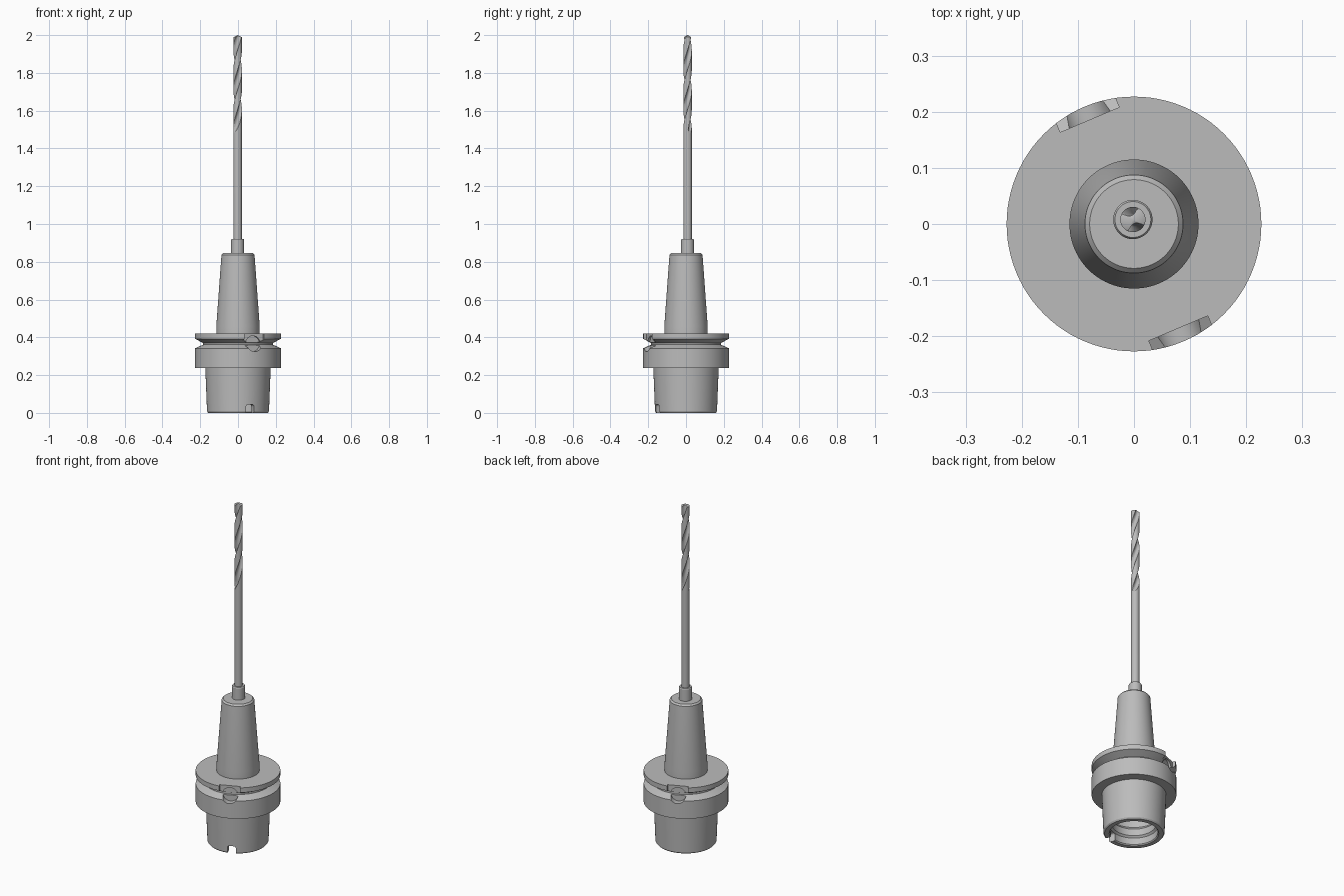
import bpy, bmesh, math
from mathutils import Matrix

if "Cube" in bpy.data.objects:
    bpy.data.objects.remove(bpy.data.objects["Cube"])

steel = bpy.data.materials.new("steel grey")
steel.diffuse_color = (0.5, 0.5, 0.5, 1)
steel.use_nodes = True
steel.node_tree.nodes["Principled BSDF"].inputs["Base Color"].default_value = steel.diffuse_color
KEY_ANGLE = math.radians(-67)      # direction of the notches, repeated opposite
TOOL = (-0.002, 0.008)             # axis of the tool in the chuck


def make(name, bm):
    bmesh.ops.recalc_face_normals(bm, faces=bm.faces)
    me = bpy.data.meshes.new(name)
    bm.to_mesh(me)
    bm.free()
    me.materials.append(steel)
    ob = bpy.data.objects.new(name, me)
    bpy.context.collection.objects.link(ob)
    return ob


def activate(ob):
    bpy.ops.object.select_all(action='DESELECT')
    ob.select_set(True)
    bpy.context.view_layer.objects.active = ob


def smooth(ob):
    activate(ob)
    bpy.ops.object.shade_smooth_by_angle(angle=math.radians(25))


def skin(bm, rings):
    """Bridge successive rings of vertices."""
    n = len(rings[0])
    for a, b in zip(rings, rings[1:]):
        for i in range(n):
            j = (i + 1) % n
            bm.faces.new((a[i], a[j], b[j], b[i]))


def lathe(name, profile, segs=96, centre=(0, 0)):
    """Turn an (r, z) profile about z and cap both ends."""
    bm = bmesh.new()
    rings = []
    for r, z in profile:
        rings.append([bm.verts.new((centre[0] + r * math.cos(2 * math.pi * i / segs),
                                    centre[1] + r * math.sin(2 * math.pi * i / segs), z))
                      for i in range(segs)])
    skin(bm, rings)
    bm.faces.new(rings[0])
    bm.faces.new(rings[-1])
    return make(name, bm)


def cut(target, name, bm, angle):
    """Subtract a cutter modelled along +x, turned to the given angle."""
    bm.transform(Matrix.Rotation(angle, 4, 'Z'))
    cutter = make(name, bm)
    cutter.hide_render = True
    mod = target.modifiers.new(name, 'BOOLEAN')
    mod.operation = 'DIFFERENCE'
    mod.solver = 'EXACT'
    mod.object = cutter
    activate(target)
    bpy.ops.object.modifier_apply(modifier=mod.name)
    bpy.data.objects.remove(cutter)


def box(x0, x1, half_w, z0, z1):
    bm = bmesh.new()
    bmesh.ops.create_cube(bm, size=1, matrix=Matrix.Translation(((x0 + x1) / 2, 0, (z0 + z1) / 2))
                          @ Matrix.Diagonal((x1 - x0, 2 * half_w, z1 - z0, 1)))
    return bm


def radial_cylinder(x0, x1, r, z):
    bm = bmesh.new()
    bmesh.ops.create_cone(bm, cap_ends=True, segments=48, radius1=r, radius2=r, depth=x1 - x0,
                          matrix=Matrix.Translation(((x0 + x1) / 2, 0, z))
                          @ Matrix.Rotation(math.pi / 2, 4, 'Y'))
    return bm


# Holder: hollow taper, grooved flange and nose, from the bore ceiling round to the top
holder = lathe("tool_holder", [
    (0.07, 0.22), (0.09, 0.20), (0.135, 0.17), (0.135, 0.115), (0.118, 0.095), (0.118, 0.055),
    (0.128, 0.045), (0.128, 0.006), (0.133, 0),
    (0.158, 0), (0.164, 0.008), (0.173, 0.237),
    (0.227, 0.237), (0.227, 0.342), (0.185, 0.361), (0.185, 0.370), (0.227, 0.392), (0.227, 0.42),
    (0.115, 0.42), (0.115, 0.457), (0.0875, 0.837), (0.079, 0.846)])

# Notches in the flange rim, round pockets below them, and drive slots at the foot
for k in range(2):
    a = KEY_ANGLE + k * math.pi
    cut(holder, "rim_notch_cutter", box(0.202, 0.3, 0.057, 0.366, 0.5), a)
    cut(holder, "pocket_cutter", radial_cylinder(0.19, 0.3, 0.042, 0.366), a)
    slot = box(0.10, 0.2, 0.023, -0.05, 0.045)
    top = [e for e in slot.edges if all(v.co.z > 0 for v in e.verts)
           and abs(e.verts[0].co.y - e.verts[1].co.y) < 1e-6]
    bmesh.ops.bevel(slot, geom=top, offset=0.012, segments=4, affect='EDGES', profile=0.5)
    cut(holder, "drive_slot_cutter", slot, a)
smooth(holder)

# Clamping sleeve
smooth(lathe("sleeve", [(0.035, 0.84), (0.035, 0.915), (0.032, 0.92)], 48, TOOL))

# Twist drill: round shank running into two right-hand helical flutes
R, PITCH, Z0, Z1 = 0.0225, 0.42, 1.48, 2.0
SEGS, STEPS = 72, 110


def flute_radius(t, d, rho=0.015):
    """Land radius, or the near wall of a flute circle centred at distance d."""
    r = R
    for c in (0, math.pi):
        co, si = math.cos(t - c), math.sin(t - c)
        q = rho * rho - (d * si) ** 2
        if co > 0 and q > 0:
            r = min(r, d * co - math.sqrt(q))
    return r


bm = bmesh.new()
rings = []
for s in range(-1, STEPS + 1):
    z = 0.9 if s < 0 else Z0 + (Z1 - Z0) * s / STEPS
    run_out = max(0, 1 - max(0, s) / 12)
    turn = KEY_ANGLE + 2 * math.pi * (z - Z1) / PITCH if s >= 0 else KEY_ANGLE + 2 * math.pi * (Z0 - Z1) / PITCH
    ring = []
    for i in range(SEGS):
        t = 2 * math.pi * i / SEGS
        r = flute_radius(t, 0.0225 + 0.016 * run_out ** 2)
        ring.append(bm.verts.new((TOOL[0] + r * math.cos(t + turn), TOOL[1] + r * math.sin(t + turn),
                                  min(z, Z1 - 0.5 * r))))
    rings.append(ring)
skin(bm, rings)
bm.faces.new(rings[0])
tip = bm.verts.new((TOOL[0], TOOL[1], Z1))
for i in range(SEGS):
    bm.faces.new((rings[-1][i], rings[-1][(i + 1) % SEGS], tip))
smooth(make("twist_drill", bm))
